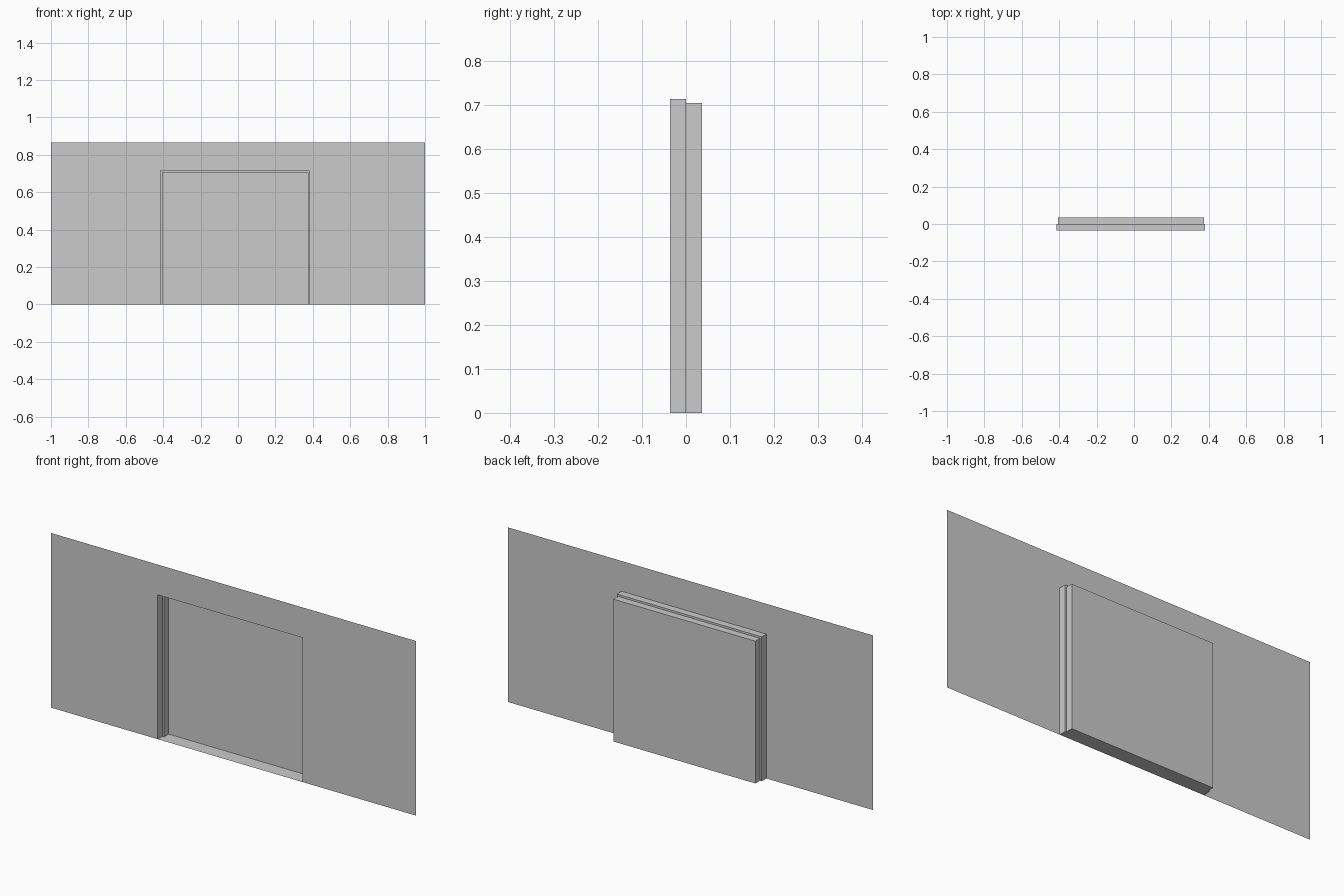
import bpy, bmesh

if "Cube" in bpy.data.objects:
    bpy.data.objects.remove(bpy.data.objects["Cube"])

# One plain grey for everything
grey = bpy.data.materials.new("plain grey")
grey.use_nodes = True
grey.diffuse_color = (0.6, 0.6, 0.6, 1)
grey.node_tree.nodes["Principled BSDF"].inputs["Base Color"].default_value = (0.6, 0.6, 0.6, 1)

WALL_TOP = 0.865
FRONT, STEP, BACK = -0.036, 0.0, 0.036
OUTER = (-0.415, 0.379, 0.715)   # left edge, right edge, top of the opening
INNER = (-0.405, 0.373, 0.705)


def outline(opening):
    """Corners of an opening, from foot to foot over the top."""
    x0, x1, top = opening
    return [(x0, 0), (x0, top), (x1, top), (x1, 0)]


def build(name, faces):
    bm = bmesh.new()
    for corners in faces:
        bm.faces.new([bm.verts.new(c) for c in corners])
    bmesh.ops.remove_doubles(bm, verts=bm.verts, dist=0.0001)
    mesh = bpy.data.meshes.new(name)
    bm.to_mesh(mesh)
    bm.free()
    mesh.materials.append(grey)
    obj = bpy.data.objects.new(name, mesh)
    bpy.context.collection.objects.link(obj)
    return obj


def bridge(name, a, ya, b, yb, closed=False):
    """Strips of faces between two outlines at two depths."""
    pa = [(x, ya, z) for x, z in outline(a)]
    pb = [(x, yb, z) for x, z in outline(b)]
    count = 4 if closed else 3
    return build(name, [(pa[i], pb[i], pb[(i + 1) % 4], pa[(i + 1) % 4])
                        for i in range(count)])


# Thin wall sheet around the opening
x0, x1, top = OUTER
build("wall", [[(x, FRONT, z) for x, z in
                [(-1, 0), (x0, 0), (x0, top), (x1, top),
                 (x1, 0), (1, 0), (1, WALL_TOP), (-1, WALL_TOP)]]])

# Stepped recess: outer reveal with sill, narrow stop, inner reveal with sill
bridge("outer_reveal", OUTER, FRONT, OUTER, STEP, closed=True)
bridge("frame_stop", OUTER, STEP, INNER, STEP)
bridge("inner_reveal", INNER, STEP, INNER, BACK, closed=True)

# Door panel closing the back of the recess
build("door_panel", [[(x, BACK, z) for x, z in outline(INNER)]])
